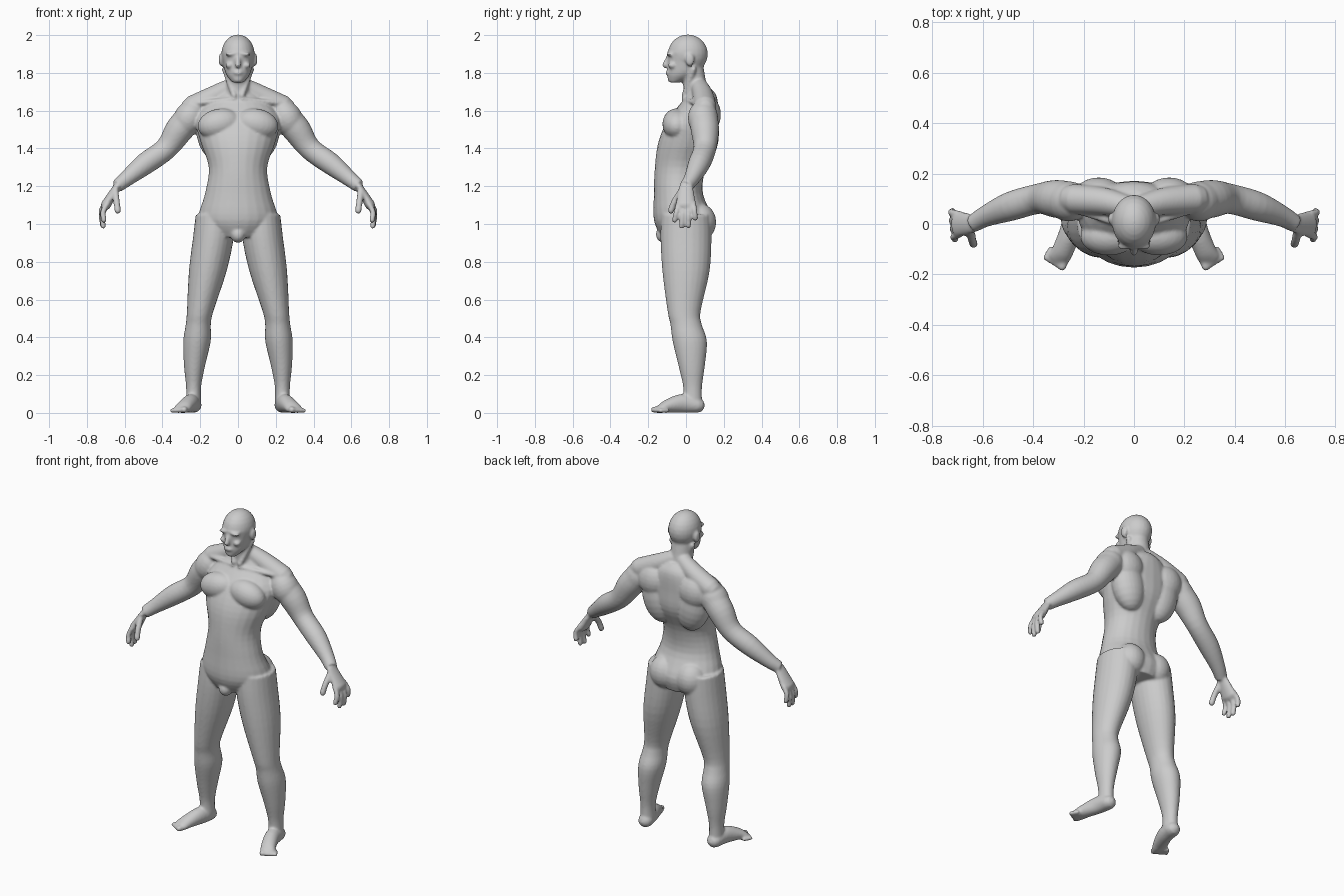
import bpy, bmesh, math
from mathutils import Vector, Matrix

default_cube = bpy.data.objects.get("Cube")
if default_cube:
    bpy.data.objects.remove(default_cube, do_unlink=True)

SIDEWAYS, DEPTH, UP = Vector((1, 0, 0)), Vector((0, 1, 0)), Vector((0, 0, 1))
SIDES, STEPS = 24, 4
bm = bmesh.new()


def spline(rows):
    """Smoothly interpolate rows of numbers (Catmull-Rom)."""
    rows = [Vector(row) for row in rows]
    padded = [rows[0]] + rows + [rows[-1]]
    smooth = []
    for before, start, end, after in zip(padded, padded[1:], padded[2:], padded[3:]):
        pull_start, pull_end = (end - before) / 2, (after - start) / 2
        for step in range(STEPS):
            t = step / STEPS
            ease = t * t * (3 - 2 * t)
            smooth.append(start.lerp(end, ease)
                          + pull_start * t * (1 - t) ** 2
                          - pull_end * t * t * (1 - t))
    return smooth + [rows[-1]]


def loft(rows, reference=DEPTH, level=False, rounded=False):
    """Skin rings of (x, y, z, half size along reference, half size across)."""
    rows = spline(rows)
    points = [Vector(row[:3]) for row in rows]
    sections = []
    for i, row in enumerate(rows):
        following = points[min(i + 1, len(points) - 1)]
        heading = UP if level else (following - points[max(i - 1, 0)]).normalized()
        sections.append((points[i], heading, row[3], row[4]))
    if rounded:
        def tip(section, direction, reach, shrink):
            point, heading, along, across = section
            return (point + heading * direction * across * reach,
                    heading, along * shrink, across * shrink)
        first, last = sections[0], sections[-1]
        sections = ([tip(first, -1, .95, .3), tip(first, -1, .6, .8)] + sections
                    + [tip(last, 1, .6, .8), tip(last, 1, .95, .3)])
    rings = []
    for point, heading, along, across in sections:
        u = (reference - heading * reference.dot(heading)).normalized()
        v = u.cross(heading)
        angles = [math.tau * k / SIDES for k in range(SIDES)]
        rings.append([bm.verts.new(point + u * along * math.cos(angle)
                                   + v * across * math.sin(angle)) for angle in angles])
    for lower, upper in zip(rings, rings[1:]):
        for k in range(SIDES):
            bm.faces.new((lower[k - 1], lower[k], upper[k], upper[k - 1]))
    bm.faces.new(rings[0])
    bm.faces.new(rings[-1])


def limb(rows, aspect=1, **options):
    """Loft from (x, y, z, radius), with one aspect for the whole length."""
    loft([(x, y, z, radius, radius * aspect) for x, y, z, radius in rows], **options)


def stack(rows):
    """Loft of level, centred sections from (z, y, half depth, half width)."""
    loft([(0, y, z, depth, width) for z, y, depth, width in rows], level=True)


def muscle(center, size, tilt=0):
    """Ellipsoid that swells the skin."""
    placement = (Matrix.Translation(center) @ Matrix.Rotation(math.radians(tilt), 4, 'Y')
                 @ Matrix.Diagonal((*size, 1)))
    bmesh.ops.create_uvsphere(bm, u_segments=SIDES, v_segments=SIDES // 2,
                              radius=1, matrix=placement)


def digit(points, radius):
    """Round-ended finger or toe."""
    limb([(*point, radius) for point in points], reference=SIDEWAYS, rounded=True)


def between(start, end, t):
    return Vector(start).lerp(Vector(end), t)


# Arm from shoulder to wrist, with the deltoid
limb([(.24, .09, 1.58, .075), (.31, .1, 1.5, .075), (.38, .1, 1.4, .06),
      (.49, .07, 1.32, .058), (.59, .03, 1.24, .042), (.64, 0, 1.2, .035)])
muscle(center=(.26, .09, 1.56), size=(.08, .08, .1), tilt=-30)

# Palm, four fingers and thumb
limb([(.64, 0, 1.2, .037), (.7, 0, 1.1, .054)], aspect=.5, rounded=True)
for index in range(4):
    t = index / 3
    lift = .04 * abs(t - .5) ** 2 * 4
    root = between((.69, -.04, 1.11), (.7, .04, 1.11), t)
    tip = between((.71, -.06, .98), (.72, .05, .99), t) + UP * lift
    knuckle = between(root, tip, .5) + SIDEWAYS * .014
    digit([root, knuckle, tip], radius=.0145)
digit([(.65, -.02, 1.18), (.643, -.06, 1.12), (.637, -.08, 1.07)], radius=.017)

# Leg from hip to ankle, with the kneecap
limb([(.12, 0, 1.05, .13), (.13, 0, .93, .135), (.16, 0, .75, .125),
      (.2, -.01, .54, .088), (.21, 0, .47, .083), (.217, .02, .38, .091),
      (.23, .03, .25, .07), (.235, .035, .14, .05), (.235, .035, .06, .05)],
     aspect=.8, level=True)
muscle(center=(.2, -.06, .54), size=(.04, .035, .06))

# Foot resting on the ground, and five toes
loft([(x, y, height, .043, height) for x, y, height in
      ((.235, .06, .04), (.25, -.02, .05), (.28, -.1, .035), (.3, -.14, .02))],
     reference=SIDEWAYS, rounded=True)
for index in range(5):
    t = index / 4
    radius = .017 - .005 * math.sqrt(t)
    digit([between((.27, -.12, radius), (.33, -.1, radius), t),
           between((.285, -.17, radius), (.35, -.135, radius), t)], radius)

# Trapezius, chest, back, shoulder blade and buttock
limb([(.03, .07, 1.73, .045), (.12, .09, 1.68, .055), (.24, .1, 1.62, .06)], rounded=True)
muscle(center=(.1, -.05, 1.53), size=(.115, .075, .08), tilt=12)
muscle(center=(.12, .09, 1.48), size=(.1, .085, .16), tilt=12)
muscle(center=(.14, .11, 1.58), size=(.1, .075, .1))
muscle(center=(.09, .07, 1.01), size=(.09, .09, .1))

# Brow, cheekbone, ear, neck tendon and collarbone
muscle(center=(.034, -.085, 1.9), size=(.034, .018, .01), tilt=8)
muscle(center=(.045, -.07, 1.84), size=(.022, .026, .018))
muscle(center=(.09, .02, 1.87), size=(.013, .024, .035))
limb([(.07, .04, 1.82, .016), (.02, -.01, 1.68, .015)], rounded=True)
limb([(.02, -.01, 1.66, .013), (.22, .05, 1.64, .013)], rounded=True)

# Mirror the paired parts to the other side
twins = bmesh.ops.duplicate(bm, geom=bm.verts[:] + bm.edges[:] + bm.faces[:])["geom"]
for item in twins:
    if isinstance(item, bmesh.types.BMVert):
        item.co.x *= -1

# Trunk from crotch to collar
stack([(.93, 0, .13, .13), (1.02, -.01, .16, .21), (1.16, -.04, .13, .175),
       (1.3, -.03, .135, .155), (1.44, .01, .155, .2), (1.56, .04, .13, .22),
       (1.67, .08, .085, .13), (1.72, .07, .06, .06)])
muscle(center=(0, -.115, .945), size=(.04, .045, .045))

# Neck, jaw and skull
limb([(0, .065, 1.64, .075), (0, .05, 1.72, .063), (0, .03, 1.83, .063)], level=True)
stack([(1.75, -.06, .03, .03), (1.79, -.02, .08, .062),
       (1.84, 0, .097, .076), (1.91, 0, .1, .085)])
muscle(center=(0, .01, 1.9), size=(.088, .106, .103))

# Nose, lips and chin
limb([(0, -.09, 1.89, .011), (0, -.112, 1.84, .015)], rounded=True)
muscle(center=(0, -.097, 1.8), size=(.025, .012, .011))
muscle(center=(0, -.08, 1.767), size=(.026, .018, .016))

# Fuse all parts into one smooth skin
bmesh.ops.recalc_face_normals(bm, faces=bm.faces[:])
mesh = bpy.data.meshes.new("body")
bm.to_mesh(mesh)
bm.free()
body = bpy.data.objects.new("body", mesh)
bpy.context.scene.collection.objects.link(body)

skin = bpy.data.materials.new("plain grey")
skin.use_nodes = True
grey = (.6, .6, .6, 1)
skin.diffuse_color = grey
skin.node_tree.nodes["Principled BSDF"].inputs["Base Color"].default_value = grey
mesh.materials.append(skin)

fuse = body.modifiers.new("fuse", 'REMESH')
fuse.mode = 'VOXEL'
fuse.voxel_size = .007
fuse.use_smooth_shade = True
soften = body.modifiers.new("soften", 'SMOOTH')
soften.factor = .5
soften.iterations = 6
